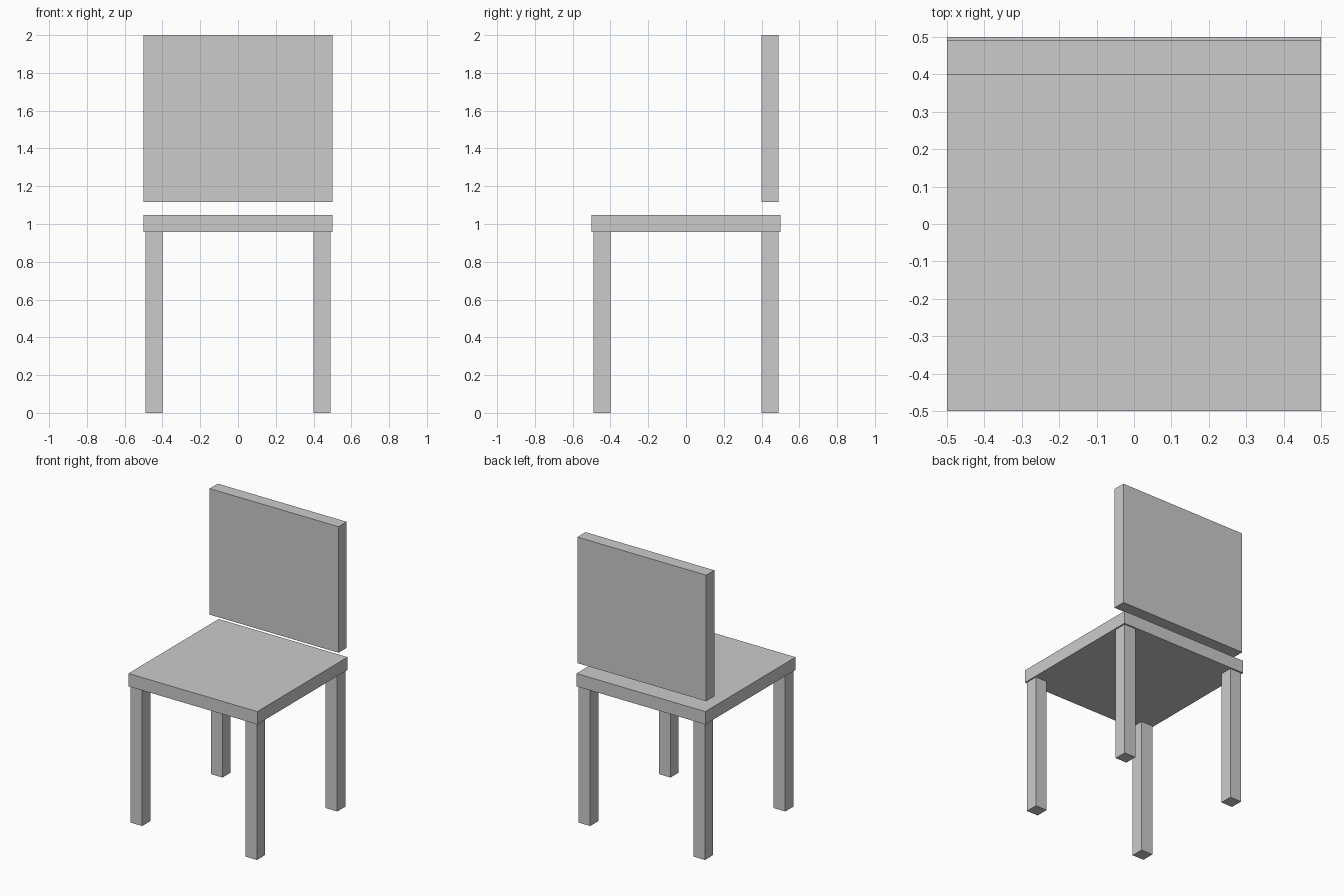
import bpy

if "Cube" in bpy.data.objects:
    bpy.data.objects.remove(bpy.data.objects["Cube"])


def box(name, x, y, z):
    """Add a box spanning the given (min, max) ranges."""
    spans = (x, y, z)
    bpy.ops.mesh.primitive_cube_add(size=1, location=[(a + b) / 2 for a, b in spans])
    obj = bpy.context.object
    obj.name = name
    obj.scale = [b - a for a, b in spans]
    bpy.ops.object.transform_apply(location=False, rotation=False, scale=True)
    return obj


SEAT_BOTTOM, SEAT_TOP = 0.957, 1.047
LEG_IN, LEG_OUT = 0.40, 0.49

# Seat slab
box("seat", (-0.5, 0.5), (-0.5, 0.5), (SEAT_BOTTOM, SEAT_TOP))

# Backrest panel, floating just above the seat
box("backrest", (-0.5, 0.5), (LEG_IN, LEG_OUT), (1.116, 2.0))

# Four square legs
sides = {"left": (-LEG_OUT, -LEG_IN), "right": (LEG_IN, LEG_OUT)}
ends = {"front": (-LEG_OUT, -LEG_IN), "back": (LEG_IN, LEG_OUT)}
for end, y in ends.items():
    for side, x in sides.items():
        box(f"{end}_{side}_leg", x, y, (0, SEAT_BOTTOM))
